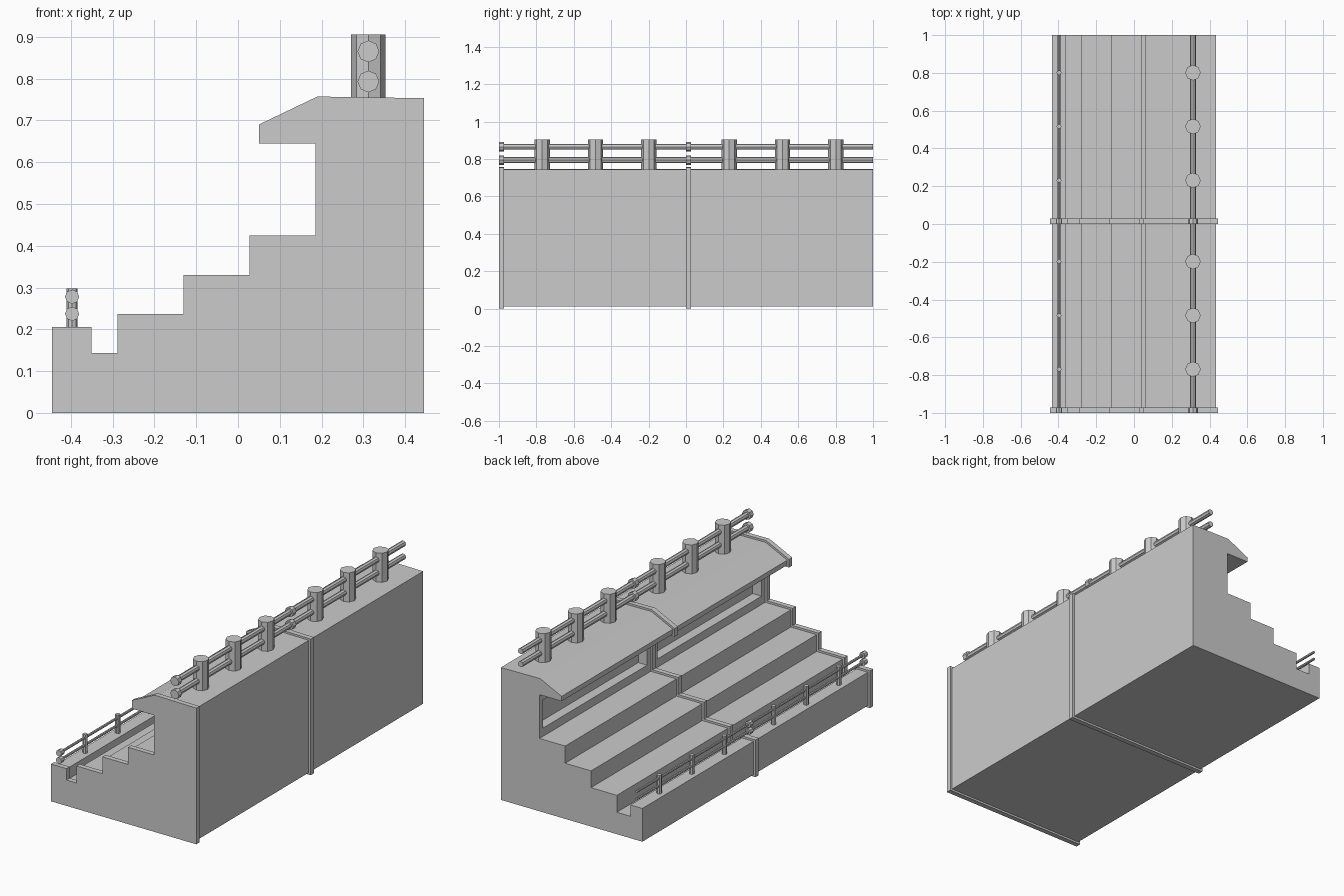
import bpy, bmesh, math

if "Cube" in bpy.data.objects:
    bpy.data.objects.remove(bpy.data.objects["Cube"])

# Cross-section of the stand (x, z): parapet, gutter, steps, back wall, canopy
RIB = [(-.445, 0), (.445, 0), (.445, .753), (.19, .757), (.05, .69), (.05, .645),
       (.185, .645), (.185, .425), (.028, .425), (.028, .33), (-.13, .33),
       (-.13, .237), (-.288, .237), (-.288, .143), (-.35, .143), (-.35, .206),
       (-.445, .206)]
# The same section set slightly inside the ribs
BODY = [(-.433, .011), (.433, .011), (.433, .743), (.192, .746), (.061, .683),
        (.061, .656), (.196, .656), (.196, .414), (.039, .414), (.039, .319),
        (-.119, .319), (-.119, .226), (-.277, .226), (-.277, .132), (-.361, .132),
        (-.361, .195), (-.433, .195)]


def extrude_profile(name, pts, y0, y1):
    bm = bmesh.new()
    face = bm.faces.new([bm.verts.new((x, y0, z)) for x, z in pts])
    new = bmesh.ops.extrude_face_region(bm, geom=[face])["geom"]
    verts = [v for v in new if isinstance(v, bmesh.types.BMVert)]
    bmesh.ops.translate(bm, verts=verts, vec=(0, y1 - y0, 0))
    bmesh.ops.recalc_face_normals(bm, faces=bm.faces)
    me = bpy.data.meshes.new(name)
    bm.to_mesh(me)
    bm.free()
    ob = bpy.data.objects.new(name, me)
    bpy.context.collection.objects.link(ob)
    return ob


def post(name, x, y, z0, z1, r):
    bpy.ops.mesh.primitive_cylinder_add(vertices=8, radius=r, depth=z1 - z0,
                                        location=(x, y, (z0 + z1) / 2))
    bpy.context.object.name = name


def bar(name, x, z, y0, y1, r):
    bpy.ops.mesh.primitive_cylinder_add(vertices=8, radius=r, depth=y1 - y0,
                                        location=(x, (y0 + y1) / 2, z),
                                        rotation=(math.pi / 2, 0, 0))
    bpy.context.object.name = name


# Railings: name, x, post bottom, post top, post radius, bar heights, bar radius, collar radius
RAILS = [("back_rail", .312, .74, .905, .041, (.865, .793), .016, .026),
         ("front_rail", -.397, .19, .298, .013, (.278, .237), .007, .017)]

for i, y in enumerate((-1, 0)):
    # Stepped body with a long recess in the wall under the canopy
    body = extrude_profile(f"stand_body_{i}", BODY, y + .01, y + 1)
    cutter = extrude_profile("recess_cutter",
                             [(.15, .46), (.25, .46), (.25, .615), (.15, .615)],
                             y + .06, y + .97)
    mod = body.modifiers.new("recess", "BOOLEAN")
    mod.operation = "DIFFERENCE"
    mod.solver = "EXACT"
    mod.object = cutter
    bpy.context.view_layer.objects.active = body
    bpy.ops.object.modifier_apply(modifier=mod.name)
    bpy.data.objects.remove(cutter)

    # Raised rib at the start of each section
    extrude_profile(f"rib_{i}", RIB, y, y + .028)

    # Railings with three posts, two bars and joint collars
    for name, x, z0, z1, pr, heights, br, cr in RAILS:
        for k in range(3):
            post(f"{name}_post_{i}_{k}", x, y + .231 + .285 * k, z0, z1, pr)
        for k, z in enumerate(heights):
            bar(f"{name}_bar_{i}_{k}", x, z, y + .005, y + 1, br)
            bar(f"{name}_collar_{i}_{k}", x, z, y, y + .028, cr)
